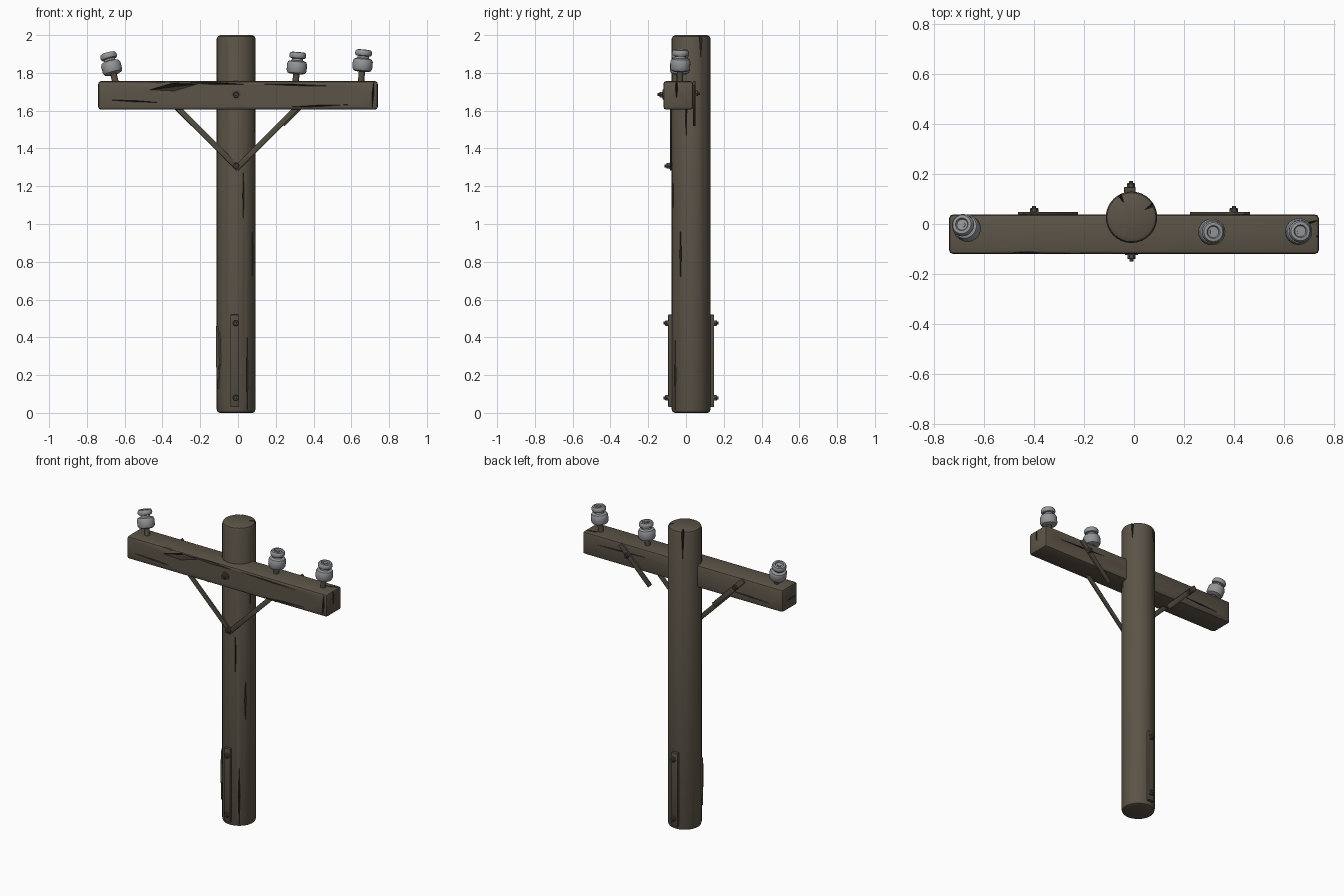
import bpy, bmesh, math
from mathutils import Vector, Matrix

if "Cube" in bpy.data.objects:
    bpy.data.objects.remove(bpy.data.objects["Cube"], do_unlink=True)


def material(name, rgb):
    m = bpy.data.materials.new(name)
    m.use_nodes = True
    m.diffuse_color = (*rgb, 1)
    m.node_tree.nodes["Principled BSDF"].inputs["Base Color"].default_value = (*rgb, 1)
    return m


WOOD = material("weathered wood", (0.105, 0.087, 0.063))
DARK = material("dark crack", (0.035, 0.029, 0.021))
IRON = material("rusty iron", (0.085, 0.072, 0.054))
GLAZE = material("grey porcelain", (0.29, 0.30, 0.31))
AXIS = Vector((-0.01, 0.027, 0))      # pole centre line
R = 0.103                             # pole radius


def finish(bm, name, *mats, smooth=True):
    bmesh.ops.recalc_face_normals(bm, faces=bm.faces)
    me = bpy.data.meshes.new(name)
    bm.to_mesh(me)
    bm.free()
    ob = bpy.data.objects.new(name, me)
    bpy.context.collection.objects.link(ob)
    for m in mats:
        me.materials.append(m)
    if smooth:
        shade(ob)
    return ob


def shade(ob):
    bpy.ops.object.select_all(action='DESELECT')
    ob.select_set(True)
    bpy.context.view_layer.objects.active = ob
    bpy.ops.object.shade_smooth_by_angle(angle=math.radians(35))


def lathe(name, profile, mat, matrix, sides=24):
    """Spin (radius, height) points into a closed solid."""
    bm = bmesh.new()
    vs = [bm.verts.new((r, 0, z)) for r, z in profile]
    es = [bm.edges.new(p) for p in zip(vs, vs[1:])]
    bmesh.ops.spin(bm, geom=vs + es, cent=(0, 0, 0), axis=(0, 0, 1),
                   angle=math.tau, steps=sides)
    bmesh.ops.remove_doubles(bm, verts=bm.verts, dist=1e-5)
    bm.transform(matrix)
    return finish(bm, name, *mat)


def box(name, centre, size, mat, turn=0.0, bevel=0.004):
    """Bevelled box, turned about the front-back axis."""
    bm = bmesh.new()
    bmesh.ops.create_cube(bm, size=1)
    bm.transform(Matrix.Diagonal((*size, 1)))
    bmesh.ops.bevel(bm, geom=bm.edges[:], offset=bevel, segments=2,
                    affect='EDGES', profile=0.5)
    bm.transform(Matrix.Translation(centre) @ Matrix.Rotation(turn, 4, 'Y'))
    return finish(bm, name, *mat)


def carve(ob, cracks):
    """Cut sharp-ended splits: (centre, half sizes, spin about z, lean about y)."""
    for centre, half, spin, lean in cracks:
        bm = bmesh.new()
        bmesh.ops.create_uvsphere(bm, u_segments=4, v_segments=2, radius=1)
        bm.transform(Matrix.Translation(centre) @ Matrix.Rotation(spin, 4, 'Z')
                     @ Matrix.Rotation(lean, 4, 'Y') @ Matrix.Diagonal((*half, 1)))
        for f in bm.faces:
            f.material_index = 1
        cutter = finish(bm, "split_cutter", WOOD, DARK, smooth=False)
        cutter.hide_render = True
        cut = ob.modifiers.new("split", 'BOOLEAN')
        cut.operation, cut.solver, cut.object = 'DIFFERENCE', 'EXACT', cutter
        bpy.context.view_layer.objects.active = ob
        bpy.ops.object.modifier_apply(modifier=cut.name)
        bpy.data.objects.remove(cutter, do_unlink=True)
    shade(ob)


def on_pole(deg, z, out=0.0):
    a = math.radians(deg)
    return AXIS + Vector(((R + out) * math.cos(a), (R + out) * math.sin(a), z))


def pole_crack(deg, z, length, width=0.008, depth=0.025, lean=0.0):
    return on_pole(deg, z), (depth, width, length / 2), math.radians(deg), lean


# Pole with worn ends and long splits
pole = lathe("pole", [(0, 0), (R - .016, 0), (R - .005, .005), (R, .02), (R, 1.98),
                      (R - .005, 1.993), (R - .018, 2), (0, 2)],
             (WOOD, DARK), Matrix.Translation(AXIS), 32)
carve(pole, [pole_crack(242, 1.99, .28, .013, .05), pole_crack(30, 1.99, .22, .008, .045),
             pole_crack(118, 1.99, .36, .008, .04), pole_crack(305, .2, .4, .006),
             pole_crack(327, .84, .32, .006), pole_crack(292, 1.15, .3, .004),
             pole_crack(160, .85, .7, .006), pole_crack(75, 1.25, .45, .005),
             pole_crack(345, 1.6, .35, .004), pole_crack(228, .3, .35, .008),
             pole_crack(190, .05, .34, .07, .018)])

# Splinter hanging off the lower side
bm = bmesh.new()
outline = [(-.02, .46), (.012, .42), (.02, .26), (.006, .23), (0, .13), (-.012, .2), (-.02, .3)]
face = bm.faces.new([bm.verts.new((0, y, z)) for y, z in outline])
ext = bmesh.ops.extrude_face_region(bm, geom=[face])
bmesh.ops.translate(bm, vec=(.012, 0, 0),
                    verts=[v for v in ext["geom"] if isinstance(v, bmesh.types.BMVert)])
bm.transform(Matrix.Translation(on_pole(208, 0, -.004)) @ Matrix.Rotation(math.radians(208), 4, 'Z'))
finish(bm, "splinter", WOOD, smooth=False)

# Cross arm with gouge, splits and a chipped end
arm = box("cross_arm", (0, -.041, 1.681), (1.48, .157, .15), (WOOD, DARK), bevel=.014)
F, T = -.12, 1.756                    # front face and top face of the arm
carve(arm, [((-.34, F, T - .03), (.13, .035, .022), 0, -.12),
            ((-.42, F, T), (.2, .012, .014), 0, 0),
            ((-.12, F, T - .012), (.16, .02, .007), 0, .03),
            ((.3, F, T - .02), (.22, .015, .004), 0, .03),
            ((.42, F, 1.625), (.18, .015, .004), 0, -.04),
            ((-.55, F, 1.65), (.15, .015, .004), 0, .05),
            ((.715, F, 1.69), (.006, .02, .08), 0, .06),
            ((.74, -.05, 1.72), (.03, .006, .06), 0, 0),
            ((-.74, -.06, 1.67), (.03, .05, .005), 0, 0),
            ((.69, .0, T), (.06, .006, .015), .3, 0),
            ((.45, .037, 1.70), (.2, .012, .004), 0, .03),
            ((-.5, .037, 1.65), (.16, .012, .004), 0, -.04)])


def bolt(name, centre, back=False, washer=0.022):
    """Washer, hexagonal nut and stud end, pointing forward or backward."""
    turn = Matrix.Rotation(math.radians(-90 if back else 90), 4, 'X')
    place = Matrix.Translation(centre) @ turn
    lathe(name + "_washer", [(0, -.01), (washer, -.01), (washer, .005), (0, .005)],
          (IRON,), place, 16)
    lathe(name + "_nut", [(0, 0), (.017, 0), (.017, .018), (.014, .021), (0, .021)],
          (IRON,), place, 6)
    lathe(name + "_stud", [(0, 0), (.008, 0), (.008, .03), (0, .03)], (IRON,), place, 8)


bolt("arm_bolt", (-.01, -.12, 1.685), washer=.026)
bolt("brace_bolt", (-.01, -.083, 1.308), washer=.018)

# Diagonal braces: front pair to the pole, back pair behind the arm
for side, label in ((1, "left"), (-1, "right")):
    turn = -side * math.radians(45)
    box(label + "_front_brace", (side * .162 - .004, -.078 - .002 * side, 1.462),
        (.48, .011, .03), (IRON,), turn, .002)
    box(label + "_back_brace", (side * .345, .043, 1.638),
        (.31, .012, .032), (IRON,), turn, .002)
    bolt(label + "_back_brace_bolt", (side * .4, .043, 1.692), True, .014)

# Base straps, front and back, each held by two bolts
for y, label in ((-.083, "front"), (.137, "back")):
    box(label + "_base_strap", (-.017, y, .275), (.045, .022, .49), (IRON,), 0, .003)
    for z, spot in ((.08, "lower"), (.475, "upper")):
        bolt(f"{label}_{spot}_strap_bolt", (-.012, y + (.006 if y > 0 else -.006), z),
             y > 0, .018)

# Insulators on leaning pins
BODY = [(0, .046), (.034, .046), (.047, .052), (.053, .064), (.053, .1), (.047, .112),
        (.031, .118), (.029, .128), (.041, .131), (.045, .141), (.044, .152), (.038, .161),
        (.026, .163), (.022, .155), (0, .155)]
for label, base, lean in (("right_end", (-.648, -.032, 1.75), (-.27, .2, 1)),
                          ("left_inner", (.305, -.032, 1.748), (.08, 0, 1)),
                          ("left_end", (.652, -.032, 1.761), (.09, .02, 1))):
    place = Matrix.Translation(base) @ Vector(lean).to_track_quat('Z', 'Y').to_matrix().to_4x4()
    lathe(label + "_pin", [(0, -.03), (.017, -.03), (.017, .06), (0, .06)], (IRON,), place, 12)
    lathe(label + "_insulator", BODY, (GLAZE,), place, 24)
    lathe(label + "_pin_tip", [(0, .15), (.014, .15), (.014, .16), (0, .16)],
          (GLAZE,), place, 6)
